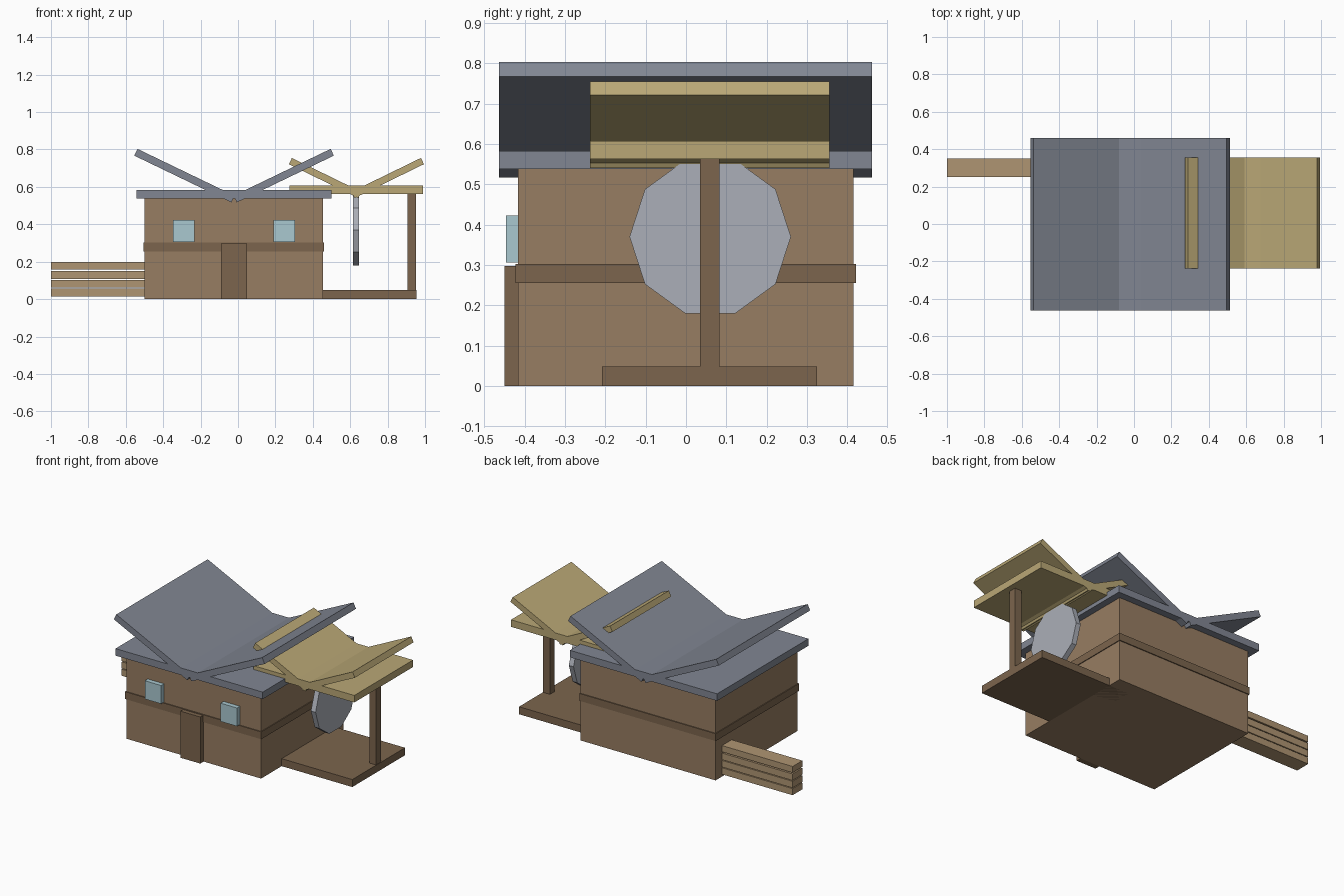
import bpy
import math

if "Cube" in bpy.data.objects:
    bpy.data.objects.remove(bpy.data.objects["Cube"])


def material(name, rgb):
    m = bpy.data.materials.new(name)
    m.diffuse_color = (*rgb, 1)
    m.use_nodes = True
    m.node_tree.nodes["Principled BSDF"].inputs["Base Color"].default_value = m.diffuse_color
    return m


WALL = material("wall_brown", (0.31, 0.205, 0.122))
DARK = material("dark_wood", (0.20, 0.13, 0.075))
ROOF = material("slate", (0.22, 0.24, 0.29))
STRAW = material("straw", (0.49, 0.39, 0.18))
GLASS = material("glass", (0.40, 0.58, 0.63))
STONE = material("stone", (0.41, 0.43, 0.48))
RAIL = material("rail_wood", (0.43, 0.30, 0.17))


def box(name, x, y, z, mat):
    """Box from (min, max) ranges on each axis."""
    bpy.ops.mesh.primitive_cube_add(size=1, location=[sum(r) / 2 for r in (x, y, z)])
    o = bpy.context.object
    o.name = name
    o.scale = [r[1] - r[0] for r in (x, y, z)]
    bpy.ops.object.transform_apply(location=False, rotation=False, scale=True)
    o.data.materials.append(mat)
    return o


def wing_pair(name, cx, y, inner, outer, t, mat):
    """Two tilted slabs forming a V; inner/outer are (x offset, z) of the centre line."""
    dx, dz = outer[0] - inner[0], outer[1] - inner[1]
    length, angle = math.hypot(dx, dz), math.atan2(dz, dx)
    for side, s in (("left", -1), ("right", 1)):
        o = box(f"{name}_{side}", (-length / 2, length / 2), y, (-t / 2, t / 2), mat)
        o.location.x = cx + s * (inner[0] + outer[0]) / 2
        o.location.z = (inner[1] + outer[1]) / 2
        o.rotation_euler.y = -s * angle


# House body, trim band, door and windows
box("house_walls", (-0.5, 0.455), (-0.416, 0.415), (0, 0.54), WALL)
box("wall_band", (-0.505, 0.46), (-0.422, 0.421), (0.255, 0.302), DARK)
box("door", (-0.092, 0.048), (-0.45, -0.41), (0, 0.298), DARK)
for side, x in (("left", -0.29), ("right", 0.247)):
    box(f"window_{side}", (x - 0.058, x + 0.058), (-0.446, -0.41), (0.306, 0.423), GLASS)

# Main roof: flat slab with a V of raised wings
box("roof_slab", (-0.543, 0.499), (-0.463, 0.461), (0.538, 0.583), ROOF)
wing_pair("roof_wing", -0.021, (-0.463, 0.461), (0.006, 0.535), (0.525, 0.785), 0.04, ROOF)

# Side porch: floor, post and straw roof of the same shape
box("porch_floor", (0.312, 0.955), (-0.208, 0.325), (0, 0.048), DARK)
box("porch_post", (0.905, 0.953), (0.035, 0.083), (0.04, 0.565), DARK)
box("porch_roof_slab", (0.276, 0.99), (-0.238, 0.356), (0.562, 0.607), STRAW)
wing_pair("porch_roof_wing", 0.633, (-0.238, 0.356), (-0.018, 0.557), (0.353, 0.738), 0.037, STRAW)

# Ten-sided wheel hanging under the porch roof
bpy.ops.mesh.primitive_cylinder_add(vertices=10, radius=0.2, depth=0.033,
                                    location=(0.631, 0.06, 0.37))
wheel = bpy.context.object
wheel.name = "wheel"
wheel.rotation_euler = (math.pi / 2, 0, math.pi / 2)
# first vertex lies on local y, so turn a quarter to point it along world y
for v in wheel.data.vertices:
    v.co.x, v.co.y = v.co.y, -v.co.x
wheel.data.materials.append(STONE)

# Stacked fence rails
for i, (z0, z1) in enumerate(((0.014, 0.056), (0.061, 0.103), (0.108, 0.150), (0.158, 0.198))):
    box(f"fence_rail_{i + 1}", (-1.0, -0.48), (0.252, 0.35), (z0, z1), RAIL)
